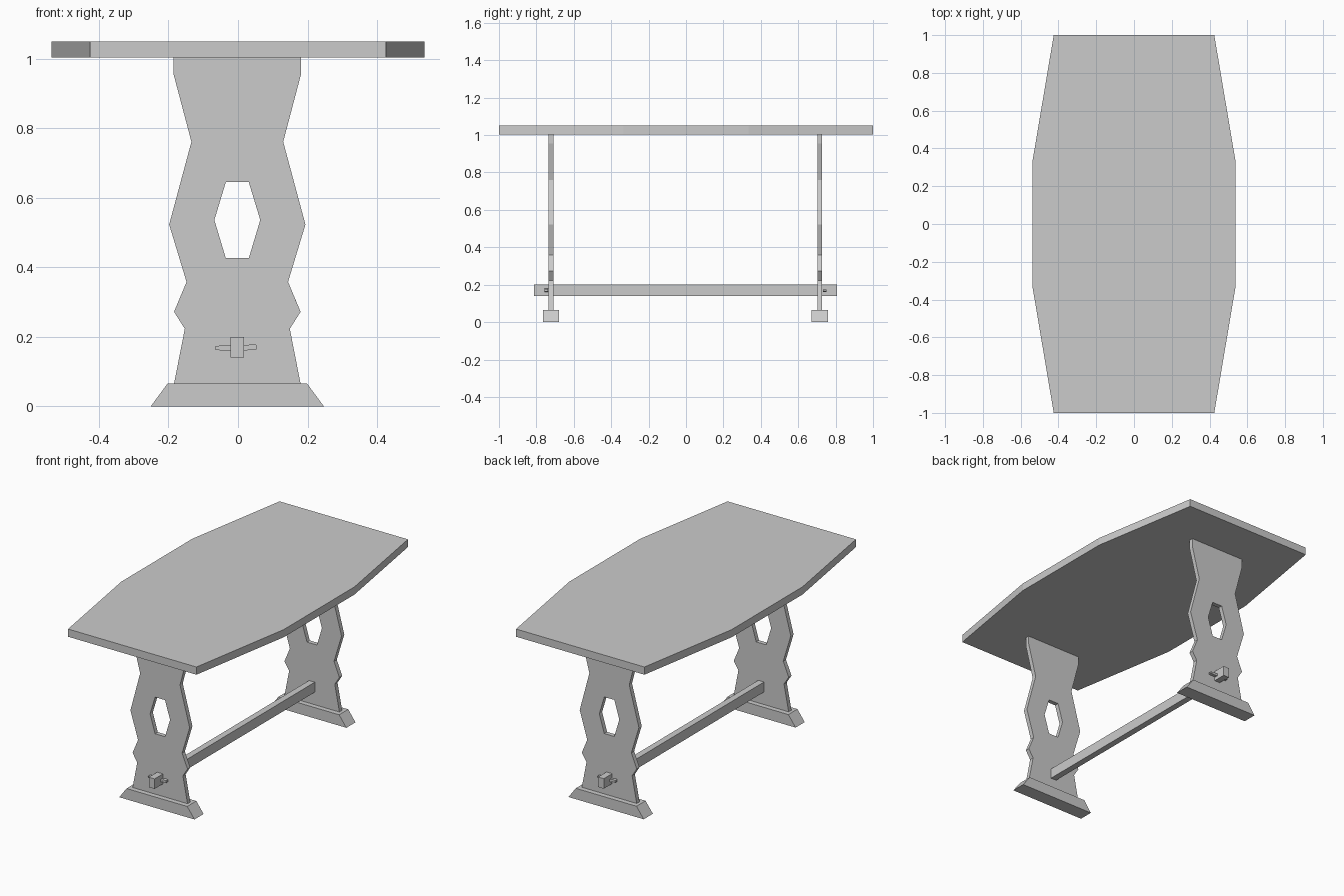
import bpy, bmesh
from math import pi
from mathutils import Matrix

if "Cube" in bpy.data.objects:
    bpy.data.objects.remove(bpy.data.objects["Cube"])

BASE = Matrix.Translation((-0.002, -0.003, 0))   # trestle sits slightly off centre


def profile_mesh(name, loops, thickness):
    """Filled 2D outline (inner loops become holes) extruded about z = 0."""
    cu = bpy.data.curves.new(name, 'CURVE')
    cu.dimensions = '2D'
    cu.fill_mode = 'BOTH'
    cu.extrude = thickness / 2
    for pts in loops:
        sp = cu.splines.new('POLY')
        sp.points.add(len(pts) - 1)
        for p, (x, y) in zip(sp.points, pts):
            p.co = (x, y, 0, 1)
        sp.use_cyclic_u = True
    tmp = bpy.data.objects.new(name + "_outline", cu)
    me = bpy.data.meshes.new_from_object(tmp)
    bpy.data.objects.remove(tmp)
    bpy.data.curves.remove(cu)
    me.name = name
    bm = bmesh.new()
    bm.from_mesh(me)
    bmesh.ops.remove_doubles(bm, verts=bm.verts, dist=1e-5)
    bmesh.ops.dissolve_limit(bm, angle_limit=0.01, verts=bm.verts, edges=bm.edges)
    bmesh.ops.recalc_face_normals(bm, faces=bm.faces)
    for f in bm.faces:
        f.smooth = False
    bm.to_mesh(me)
    bm.free()
    return me


def add(name, me, matrix):
    ob = bpy.data.objects.new(name, me)
    bpy.context.collection.objects.link(ob)
    ob.matrix_world = matrix
    return ob


def add_pair(name, loops, y, thickness):
    """Upright profile at the front, turned half round for the back."""
    me = profile_mesh(name, loops, thickness)
    place = Matrix.Translation((0, y, 0)) @ Matrix.Rotation(pi / 2, 4, 'X')
    add("front_" + name, me, BASE @ place)
    add("back_" + name, me, BASE @ Matrix.Rotation(pi, 4, 'Z') @ place)


def mirrored(half):
    """Close a right-hand half outline by mirroring it in x."""
    return half + [(-x, y) for x, y in reversed(half)]


# Tabletop: elongated octagon
top = mirrored([(0.425, -1), (0.537, -0.335), (0.537, 0.335), (0.425, 1)])
add("tabletop", profile_mesh("tabletop", [top], 0.046), Matrix.Translation((0, 0, 1.027)))

# Trestle legs with hexagonal cut-out
leg = mirrored([(0.183, 0.06), (0.151, 0.223), (0.182, 0.272), (0.146, 0.358),
                (0.196, 0.523), (0.132, 0.761), (0.183, 0.954), (0.183, 1.006)])
hole = mirrored([(0.033, 0.426), (0.066, 0.536), (0.033, 0.645)])
add_pair("leg", [leg, hole], -0.718, 0.026)

# Feet
add_pair("foot", [mirrored([(0.249, 0), (0.201, 0.065)])], -0.718, 0.086)

# Wedge pegs through the stretcher ends
peg = [(-0.064, 0.164), (-0.05, 0.161), (0.028, 0.161), (0.038, 0.164), (0.055, 0.164),
       (0.055, 0.177), (0.038, 0.179), (0.028, 0.175), (-0.05, 0.175), (-0.064, 0.172)]
add_pair("peg", [peg], -0.7445, 0.019)

# Stretcher beam
beam = profile_mesh("stretcher", [mirrored([(0.019, -0.81), (0.019, 0.81)])], 0.06)
add("stretcher", beam, BASE @ Matrix.Translation((0, 0, 0.17)))
